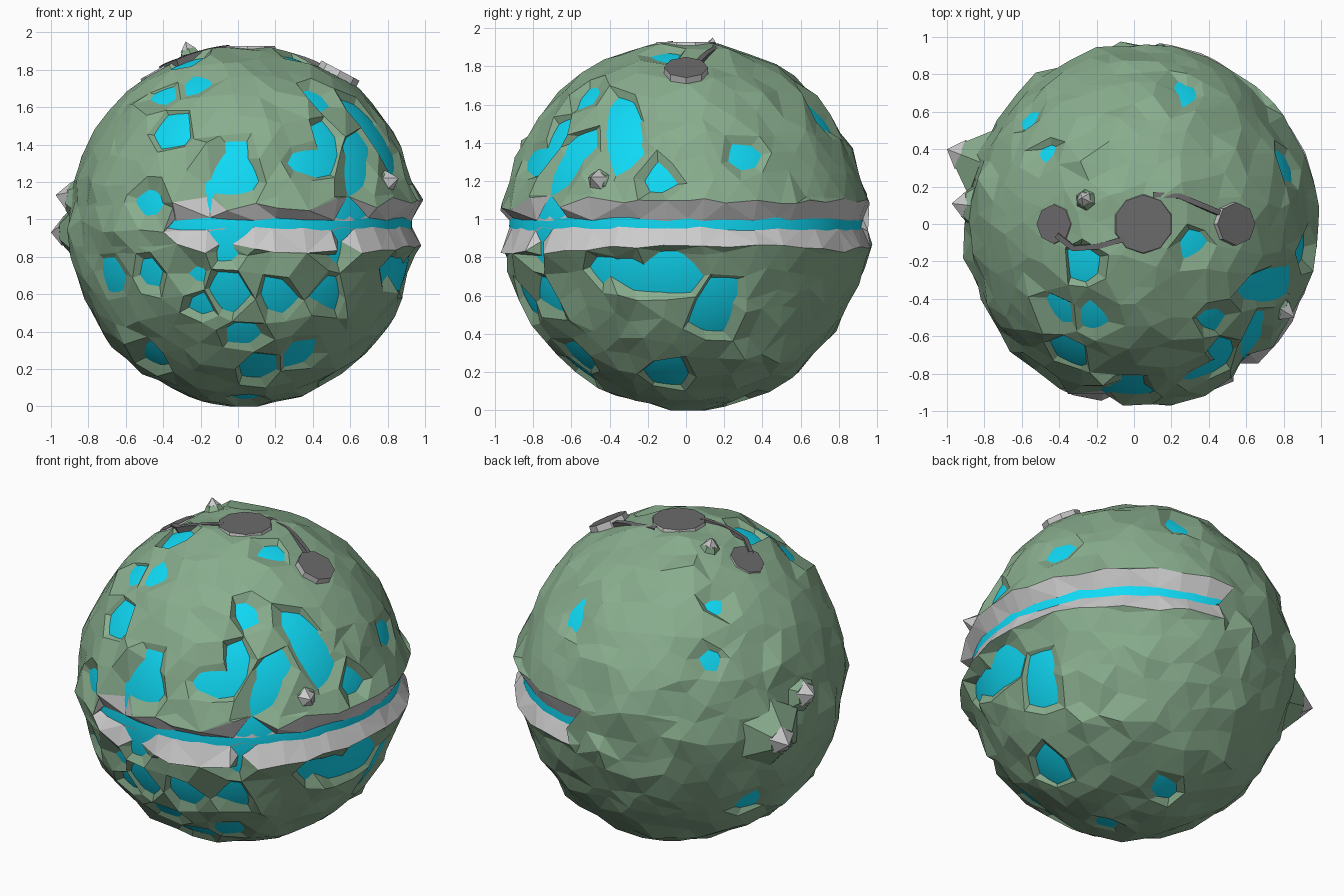
import bpy, bmesh, math, random
from mathutils import Vector, Matrix

if "Cube" in bpy.data.objects:
    bpy.data.objects.remove(bpy.data.objects["Cube"])

random.seed(7)
rnd = random.uniform
C = Vector((0.02, 0, 0.966))      # body centre
R = Vector((0.935, 0.95, 0.962))  # body radii
CORE = 0.974                      # core size relative to the crust


def material(name, rgb):
    m = bpy.data.materials.new(name)
    m.diffuse_color = (*rgb, 1)
    m.use_nodes = True
    m.node_tree.nodes["Principled BSDF"].inputs["Base Color"].default_value = m.diffuse_color
    return m


GREEN = material("mossy_green", (0.25, 0.42, 0.27))
CYAN = material("glow_cyan", (0.005, 0.7, 0.92))
GREY = material("pale_stone", (0.7, 0.7, 0.7))
DARK = material("dark_stone", (0.15, 0.145, 0.15))


def finish(bm, name, mats):
    me = bpy.data.meshes.new(name)
    bm.to_mesh(me)
    bm.free()
    for m in mats:
        me.materials.append(m)
    ob = bpy.data.objects.new(name, me)
    bpy.context.collection.objects.link(ob)
    return ob


def place(u, f=1.0):
    """Unit direction to a point on the body, f = height factor."""
    rx = R.x if u.x > 0 else R.x - 0.02
    return C + Vector((rx * u.x, R.y * u.y, R.z * u.z)) * f


def project(axis, sign, a, b):
    """Body direction seen at (a, b) in a view along the given axis."""
    p = [a, b]
    p.insert(axis, C[axis])
    d = Vector(p) - C
    q = [d[i] / R[i] for i in range(3)]
    q[axis] = sign * math.sqrt(max(0.0, 1 - sum(k * k for k in q)))
    return Vector(q).normalized()


# Openings in the crust: position in the view, radius
front = [(-.24, 1.72, .06), (-.42, 1.7, .07), (-.37, 1.51, .11), (-.52, 1.12, .08),
         (.0, 1.35, .08), (.07, 1.23, .08), (-.15, 1.17, .04), (.39, 1.66, .08),
         (.44, 1.48, .1), (.62, 1.46, .08), (.32, 1.3, .06), (.5, 1.27, .08),
         (.66, 1.24, .07), (-.73, .73, .07), (-.48, .72, .09), (-.08, .82, .08),
         (-.21, .54, .09), (0, .64, .11), (.2, .63, .1), (.02, .4, .09),
         (.54, .8, .05), (.51, .63, .09), (.06, .2, .1), (.32, .24, .08),
         (-.45, .25, .09), (-.2, .7, .05)]
right = [(-.31, 1.6, .09), (-.35, 1.46, .09), (-.35, 1.33, .08), (-.15, 1.19, .09),
         (.31, 1.34, .08), (-.46, .77, .09), (-.34, .7, .1), (-.2, .66, .09),
         (-.04, .64, .09), (.14, .62, .09), (.08, .5, .1), (-.15, .18, .11),
         (-.1, .82, .05), (.68, 1.57, .03)]
top = [(-.36, -.22, .11), (.32, -.06, .07), (.25, .68, .05), (-.6, .54, .06), (-.47, .42, .05)]
bottom = [(-.06, .27, .07), (.03, -.2, .07), (-.67, .33, .06)]
patches = []
for axis, sign, rows in ((1, -1, front), (0, 1, right), (2, 1, top), (2, -1, bottom)):
    patches += [(project(axis, sign, a, b), r) for a, b, r in rows]

# Stone discs on the crown: centre, normal, radius, sides, depth
tilt = math.radians(28)
discs = [(Vector((.05, 0, 1.922)), Vector((0, 0, 1)), .155, 10, .02),
         (place(project(2, 1, -.44, 0), .992), project(2, 1, -.44, 0), .105, 8, .02),
         (Vector((.545, 0, 1.79)), Vector((math.sin(tilt), 0, math.cos(tilt))), .115, 8, .09)]

# Glowing core
bm = bmesh.new()
bmesh.ops.create_icosphere(bm, subdivisions=5, radius=1)
for v in bm.verts:
    v.co = place(v.co.normalized(), CORE)
core = finish(bm, "glowing_core", [CYAN])
for p in core.data.polygons:
    p.use_smooth = True

# Rocky crust: jittered sphere, dented where the core shows through
bm = bmesh.new()
bmesh.ops.create_icosphere(bm, subdivisions=4, radius=1)
dirs, height = {}, {}
for v in bm.verts:
    dirs[v] = (v.co + Vector((rnd(-1, 1), rnd(-1, 1), rnd(-1, 1))) * 0.04).normalized()
    height[v] = 1 + rnd(-0.014, 0.02) + (0.025 if rnd(0, 1) < 0.05 else 0)
taken = set()
for c, r in patches:
    v = min((w for w in dirs if w not in taken), key=lambda w: (dirs[w] - c).length)
    if (dirs[v] - c).length < 0.1:
        dirs[v] = c.copy()
    height[v] = 1 - min(0.12, 0.027 / (1 - min(r / 0.14, 0.9)))
    taken.add(v)
for v in bm.verts:
    v.co = place(dirs[v], height[v])
    v.co.z = max(v.co.z, 0)
    for p, nrm, r, n, depth in discs:
        if (v.co - p).length < r + 0.05:
            v.co -= nrm * ((v.co - p).dot(nrm) + (0.003 if depth < .05 else 0.03))

# Long split around the right half: cut out a band, then fold lips inward
LOW, HIGH = 0.855, 1.09


def in_split(p):
    return -112 < math.degrees(math.atan2(p.y, p.x)) < 82


for z in (LOW, HIGH):
    bmesh.ops.bisect_plane(bm, geom=bm.verts[:] + bm.edges[:] + bm.faces[:],
                           plane_co=(0, 0, z), plane_no=(0, 0, 1), dist=0.02)
    rim = [v for v in bm.verts if abs(v.co.z - z) < 0.021]
    bmesh.ops.remove_doubles(bm, verts=rim, dist=0.045)
gone = [f for f in bm.faces if LOW - .01 < f.calc_center_median().z < HIGH + .01
        and all(LOW - .022 < v.co.z < HIGH + .022 for v in f.verts)
        and in_split(f.calc_center_median())]
bmesh.ops.delete(bm, geom=gone, context='FACES')
edges = [e for e in bm.edges if e.is_boundary]
for v in {v for e in edges for v in e.verts}:
    front_side = v.co.y < -0.4
    flat = Vector((v.co.x - C.x, v.co.y, 0)).normalized()
    k = rnd(0.955, 0.99) if front_side else rnd(0.96, 0.975)
    z = v.co.z + (rnd(-.04, .04) if front_side else rnd(-.01, .01))
    # chipped gaps in the lips, where the core shows
    gaps = (-.15, .62) if v.co.z > 0.975 else (-.08, .55)
    if v.co.y < 0 and any(abs(v.co.x - g) < .045 for g in gaps):
        k = 0.905
    v.co = Vector((C.x + flat.x * k, flat.y * k, z))
lips = bmesh.ops.extrude_edge_only(bm, edges=edges)["geom"]
for v in (g for g in lips if isinstance(g, bmesh.types.BMVert)):
    flat = Vector((v.co.x - C.x, v.co.y, 0)).normalized()
    # stop the fold just outside the core
    k = 1 / math.hypot(flat.x / R.x, flat.y / R.y) * CORE + 0.001
    z = (1.0 if v.co.z > 0.975 else 0.952) + rnd(-.012, .012)
    v.co = Vector((C.x + flat.x * k, flat.y * k, z))
for f in (g for g in lips if isinstance(g, bmesh.types.BMFace)):
    f.material_index = 1
bmesh.ops.triangulate(bm, faces=[f for f in bm.faces if len(f.verts) > 3])
bmesh.ops.recalc_face_normals(bm, faces=bm.faces[:])
finish(bm, "rocky_crust", [GREEN, GREY])


def cone(name, base, nrm, r1, r2, depth, sides, mats):
    """Cone or frustum standing on base along nrm; last material on the sides."""
    bm = bmesh.new()
    rot = nrm.to_track_quat('Z', 'Y').to_matrix().to_4x4()
    bmesh.ops.create_cone(bm, cap_ends=True, segments=sides, radius1=r1, radius2=r2, depth=depth,
                          matrix=Matrix.Translation(base + nrm * depth / 2) @ rot)
    bm.normal_update()
    for f in bm.faces:
        f.material_index = 0 if f.normal.dot(nrm) > 0.95 else len(mats) - 1
    finish(bm, name, mats)


# Crown discs, flush with the crust except the raised right one
for side, (p, nrm, r, n, depth) in zip(("middle", "left", "right"), discs):
    cone(f"{side}_crown_disc", p + nrm * (.006 - depth), nrm, r * 1.03, r, depth, n, [DARK, GREY])


# Thin veins joining the discs
def vein(name, pts, width=0.028):
    path = []
    for a, b in zip(pts, pts[1:]):
        path += [Vector(a).lerp(Vector(b), t / 4) for t in range(4)]
    path.append(Vector(pts[-1]))
    bm = bmesh.new()
    rows = []
    for i, p in enumerate(path):
        t = path[min(i + 1, len(path) - 1)] - path[max(i - 1, 0)]
        side = Vector((-t.y, t.x)).normalized() * width / 2
        rows.append([bm.verts.new(place(project(2, 1, *(p + side * s)), h))
                     for s, h in ((1, .97), (1, 1.01), (-1, 1.01), (-1, .97))])
    for a, b in zip(rows, rows[1:]):
        for k in range(3):
            bm.faces.new((a[k], b[k], b[k + 1], a[k + 1]))
    bm.normal_update()
    if max(bm.faces, key=lambda f: abs(f.normal.z)).normal.z < 0:
        bmesh.ops.reverse_faces(bm, faces=bm.faces[:])
    finish(bm, name, [DARK])


vein("left_vein", [(-.42, -.06), (-.33, -.13), (-.2, -.12), (-.05, -.08)])
vein("right_vein", [(.1, .155), (.24, .15), (.48, .05)])

# Pale spikes on mossy mounds: tip position, spike radius, spike length
for i, (tip, r, length) in enumerate([((.86, -.5, 1.22), .06, .07), ((-.28, .14, 1.95), .045, .05),
                                      ((-1.0, .4, .93), .09, .08), ((-.975, .11, 1.13), .08, .07)]):
    tip = Vector(tip)
    nrm = (tip - C).normalized()
    cone(f"mound_{i + 1}", tip - nrm * (length + .12), nrm, r * 2.4, r * .9, .125, 6, [GREEN])
    cone(f"spike_{i + 1}", tip - nrm * length, nrm, r, 0, length, 5, [GREY])
